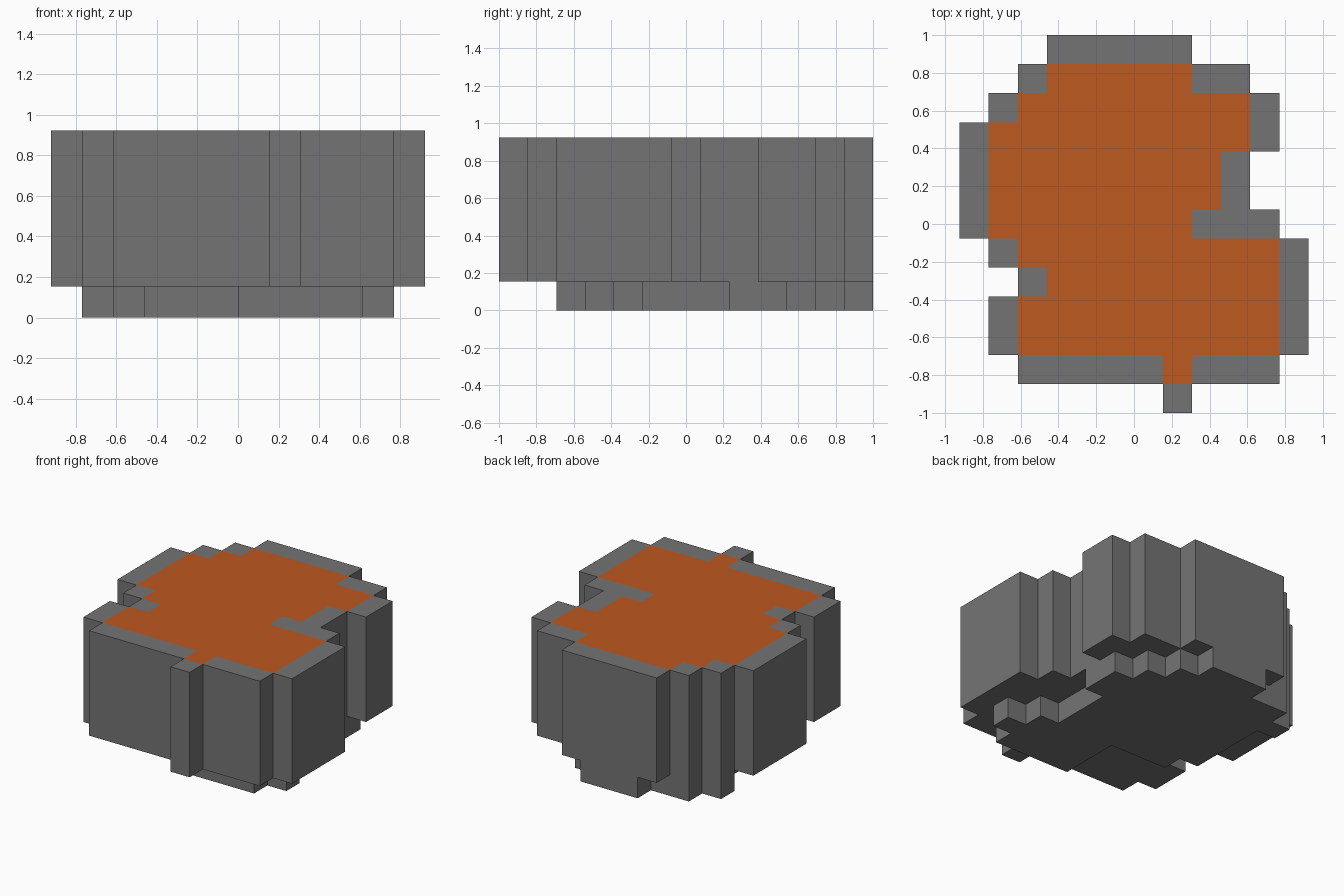
import bpy
import bmesh
import math
from mathutils import Vector

cube = bpy.data.objects.get("Cube")
if cube:
    bpy.data.objects.remove(cube, do_unlink=True)

CELL = 2 / 13
COLS, ROWS, LAYERS = 12, 13, 6

# Column spans (start, end) for each row, from the back to the front
BODY = [(3, 8), (2, 10), (1, 11), (0, 11), (0, 10), (0, 10), (0, 11),
        (1, 12), (2, 12), (1, 12), (1, 12), (2, 11), (7, 8)]
BASE = [(4, 7), (2, 8), (1, 9), (2, 10), (2, 10), (2, 9), (2, 9),
        (3, 9), (6, 10), (6, 11), (6, 10)]
POOL = [(0, 0), (3, 8), (2, 10), (1, 10), (1, 9), (1, 9), (1, 8),
        (2, 11), (3, 11), (2, 11), (2, 11), (7, 8)]


def make_material(name, rgb):
    mat = bpy.data.materials.new(name)
    mat.use_nodes = True
    color = (*rgb, 1)
    mat.diffuse_color = color
    mat.node_tree.nodes["Principled BSDF"].inputs["Base Color"].default_value = color
    return mat


def in_spans(spans, col, row):
    return 0 <= row < len(spans) and spans[row][0] <= col < spans[row][1]


def is_solid(col, row, layer):
    if not 0 <= layer < LAYERS:
        return False
    return in_spans(BASE if layer == 0 else BODY, col, row)


def add_face(bm, center, normal):
    # One square on the side of a cell, wound to face outward
    u = Vector((normal.y, normal.z, normal.x))
    v = normal.cross(u)
    corners = [center + (normal + u * a + v * b) * (CELL / 2)
               for a, b in ((-1, -1), (1, -1), (1, 1), (-1, 1))]
    return bm.faces.new([bm.verts.new(c) for c in corners])


# Stepped block: outer faces only, with the inlaid top in its own colour
bm = bmesh.new()
directions = [Vector(d) for d in ((1, 0, 0), (-1, 0, 0), (0, 1, 0),
                                  (0, -1, 0), (0, 0, 1), (0, 0, -1))]
for layer in range(LAYERS):
    for row in range(ROWS):
        for col in range(COLS):
            if not is_solid(col, row, layer):
                continue
            center = Vector((col + 0.5 - COLS / 2, ROWS / 2 - row - 0.5, layer + 0.5)) * CELL
            for d in directions:
                if is_solid(col + int(d.x), row - int(d.y), layer + int(d.z)):
                    continue
                face = add_face(bm, center, d)
                on_top = layer == LAYERS - 1 and d.z > 0
                face.material_index = int(on_top and in_spans(POOL, col, row))

# Merge the squares into large flat faces
bmesh.ops.remove_doubles(bm, verts=bm.verts[:], dist=CELL / 100)
bmesh.ops.dissolve_limit(bm, angle_limit=math.radians(1), verts=bm.verts[:],
                         edges=bm.edges[:], delimit={'MATERIAL'})

mesh = bpy.data.meshes.new("stepped_block")
bm.to_mesh(mesh)
bm.free()
mesh.materials.append(make_material("stone_grey", (0.175, 0.175, 0.175)))
mesh.materials.append(make_material("molten_orange", (0.51, 0.1, 0.014)))
block = bpy.data.objects.new("stepped_block", mesh)
bpy.context.scene.collection.objects.link(block)
